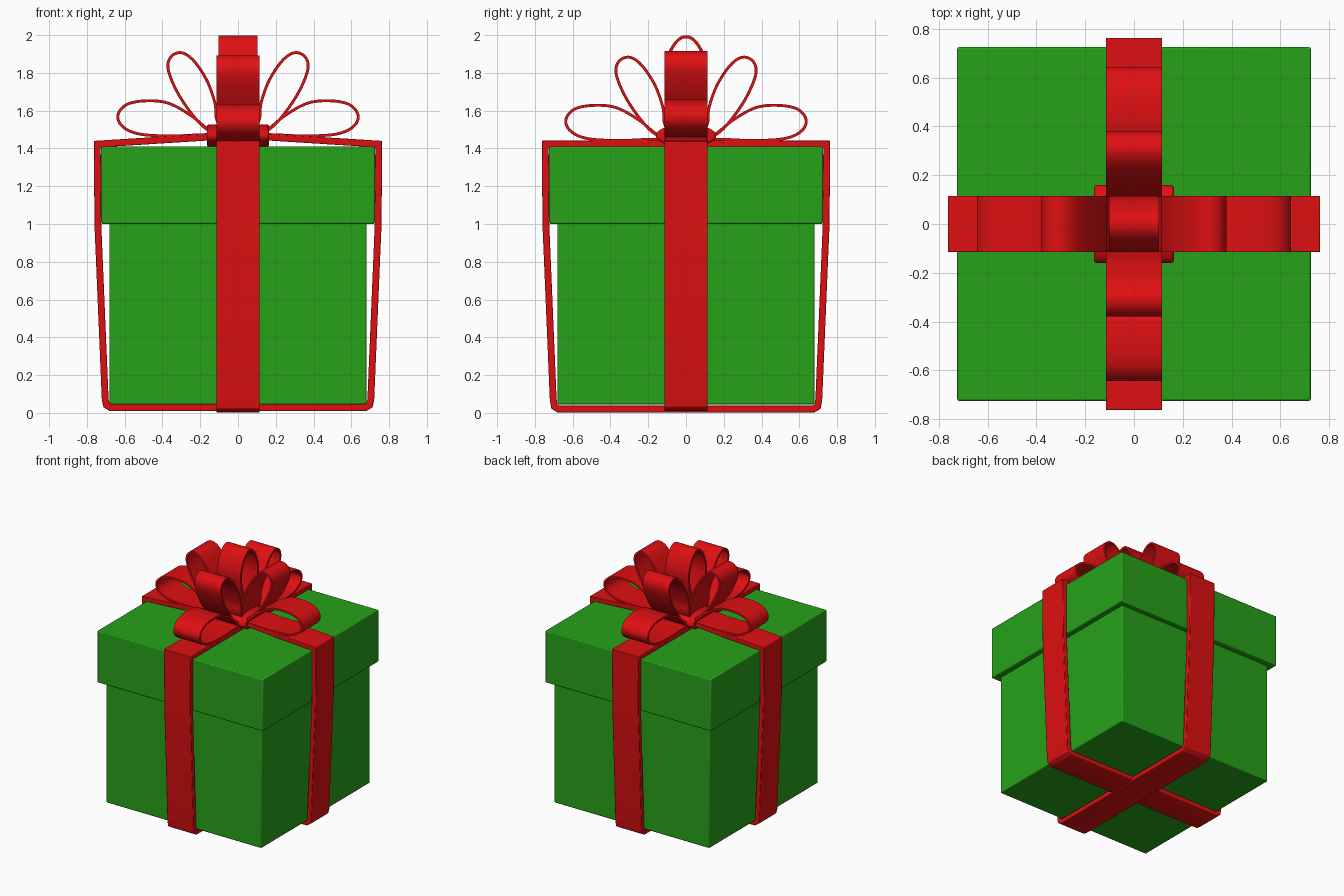
import bpy, bmesh, math
from mathutils import Vector

if "Cube" in bpy.data.objects:
    bpy.data.objects.remove(bpy.data.objects["Cube"])


def material(name, color):
    m = bpy.data.materials.new(name)
    m.diffuse_color = (*color, 1)
    m.use_nodes = True
    m.node_tree.nodes["Principled BSDF"].inputs["Base Color"].default_value = m.diffuse_color
    return m


GREEN = material("green_paper", (0.02, 0.36, 0.01))
RED = material("red_ribbon", (0.74, 0.005, 0.006))


def finish(name, bm, mat, bevel=0.0):
    bmesh.ops.recalc_face_normals(bm, faces=bm.faces[:])
    me = bpy.data.meshes.new(name)
    bm.to_mesh(me)
    bm.free()
    ob = bpy.data.objects.new(name, me)
    bpy.context.collection.objects.link(ob)
    me.materials.append(mat)
    if bevel:
        mod = ob.modifiers.new("bevel", "BEVEL")
        mod.width, mod.segments, mod.limit_method = bevel, 2, "ANGLE"
    bpy.ops.object.select_all(action="DESELECT")
    ob.select_set(True)
    bpy.context.view_layer.objects.active = ob
    bpy.ops.object.shade_smooth_by_angle(angle=math.radians(35))
    return ob


def box(name, half, z0, z1):
    bm = bmesh.new()
    bmesh.ops.create_cube(bm, size=1)
    for v in bm.verts:
        v.co = (v.co.x * 2 * half, v.co.y * 2 * half, z0 + (v.co.z + 0.5) * (z1 - z0))
    return finish(name, bm, GREEN, 0.007)


def spline(pts, steps=7):
    """Catmull-Rom curve through open 2D points."""
    p = [Vector(q) for q in pts]
    p = [2 * p[0] - p[1]] + p + [2 * p[-1] - p[-2]]
    out = []
    for a, b, c, d in zip(p, p[1:], p[2:], p[3:]):
        for i in range(steps):
            t = i / steps
            out.append(0.5 * (2 * b + (c - a) * t + (2 * a - 5 * b + 4 * c - d) * t * t
                              + (3 * b - a - 3 * c + d) * t ** 3))
    return out + [p[-2]]


def ribbon(name, pts, axis, width, thick, cyclic=False, bevel=0.0):
    """Flat strip following a path in the xz plane (axis 'x') or yz plane ('y')."""
    p = [Vector(q) for q in pts]
    n, h, bm, rings = len(p), width / 2, bmesh.new(), []
    for i in range(n):
        a = p[i - 1] if i or cyclic else None
        b = p[(i + 1) % n] if i < n - 1 or cyclic else None
        d1 = (p[i] - a).normalized() if a is not None else (b - p[i]).normalized()
        d2 = (b - p[i]).normalized() if b is not None else d1
        t = (d1 + d2).normalized()
        off = Vector((-t.y, t.x)) * (thick / 2 / max(t.dot(d1), 0.5))
        ring = []
        for s, w in ((1, -h), (1, h), (-1, h), (-1, -h)):
            q = p[i] + off * s
            ring.append(bm.verts.new((q.x, w, q.y) if axis == "x" else (w, q.x, q.y)))
        rings.append(ring)
    for i in range(n if cyclic else n - 1):
        r, s = rings[i], rings[(i + 1) % n]
        for k in range(4):
            bm.faces.new((r[k], r[(k + 1) % 4], s[(k + 1) % 4], s[k]))
    if not cyclic:
        bm.faces.new(rings[0])
        bm.faces.new(rings[-1])
    return finish(name, bm, RED, bevel)


# Box and lid
box("box_body", 0.68, 0.045, 1.02)
box("box_lid", 0.725, 1.0, 1.41)

# Two bands wrapped around the box; the x band rises over the other at the top
for axis, crown, bottom in (("x", 1.46, 0.028), ("y", 1.423, 0.02)):
    half = [(0.16, crown), (0.745, 1.423), (0.742, 1.0), (0.703, 0.07),
            (0.697, bottom + 0.014), (0.675, bottom)]
    path = half + [(-u, z) for u, z in reversed(half)]
    ribbon("band_" + axis, path, axis, 0.23, 0.036, True, 0.004)

# Bow loops: a low and a raised loop on each of four sides
LOW = [(0.03, 1.46), (0.16, 1.473), (0.35, 1.466), (0.52, 1.476), (0.61, 1.515),
       (0.636, 1.575), (0.59, 1.632), (0.49, 1.652), (0.37, 1.64), (0.25, 1.575),
       (0.14, 1.49), (0.03, 1.465)]
HIGH = [(0.07, 1.46), (0.17, 1.505), (0.25, 1.59), (0.325, 1.705), (0.37, 1.82),
        (0.355, 1.885), (0.30, 1.907), (0.235, 1.865), (0.165, 1.76), (0.122, 1.64),
        (0.112, 1.55), (0.06, 1.46)]
for axis, drop in (("x", 0.0), ("y", 0.024)):
    for side, tag in ((1, "plus"), (-1, "minus")):
        for kind, pts in (("low", LOW), ("high", HIGH)):
            path = spline([(side * u, z - drop) for u, z in pts])
            ribbon(f"{kind}_loop_{axis}_{tag}", path, axis, 0.228, 0.015)

# Upright centre loop
half = [(0.02, 1.48), (0.06, 1.6), (0.1, 1.75), (0.105, 1.84), (0.08, 1.92), (0.04, 1.975)]
ribbon("centre_loop", spline(half + [(0, 1.991)] + [(-u, z) for u, z in reversed(half)]),
       "y", 0.205, 0.016)

# Knot: flattened roll under the loops
bm = bmesh.new()
bmesh.ops.create_cone(bm, cap_ends=True, segments=32, radius1=1, radius2=1, depth=2)
for v in bm.verts:
    x, y, z = v.co
    v.co = (0.165 * z, 0.16 * y, 1.468 + 0.06 * x)
finish("knot", bm, RED, 0.012)
